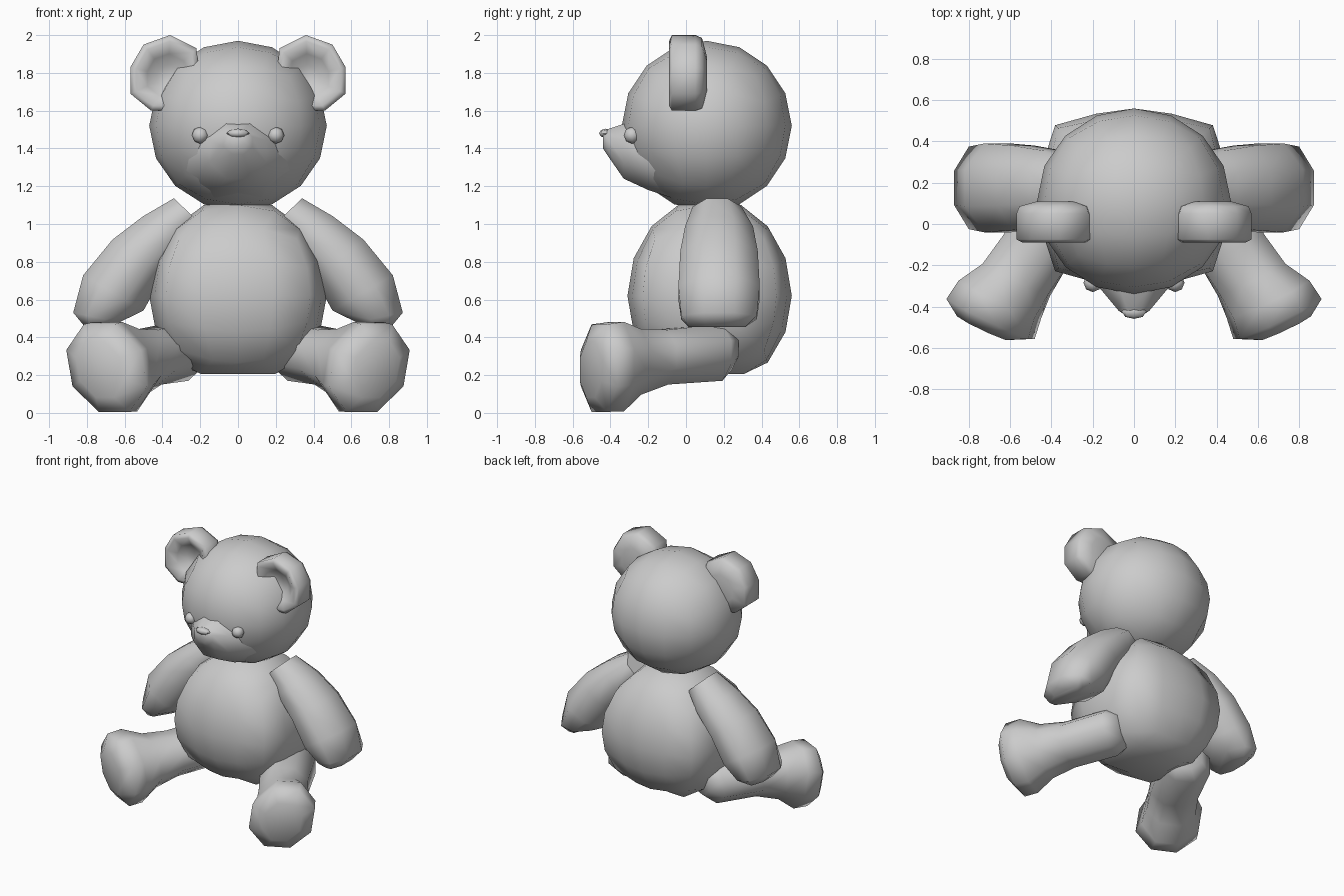
import bpy, bmesh
from math import cos, sin, tan, pi, radians, atan2
from mathutils import Vector

if "Cube" in bpy.data.objects:
    bpy.data.objects.remove(bpy.data.objects["Cube"])


def finish(name, bm, mirror=False, angle=60):
    bmesh.ops.recalc_face_normals(bm, faces=bm.faces)
    me = bpy.data.meshes.new(name)
    bm.to_mesh(me)
    bm.free()
    ob = bpy.data.objects.new(name, me)
    bpy.context.collection.objects.link(ob)
    bpy.ops.object.select_all(action='DESELECT')
    ob.select_set(True)
    bpy.context.view_layer.objects.active = ob
    bpy.ops.object.shade_smooth_by_angle(angle=radians(angle))
    if mirror:
        ob.modifiers.new("Mirror", 'MIRROR')
    return ob


def quad_ball(name, centre, size, cuts=3, mirror=False, shape=None):
    """Evenly divided cube blown up into an ellipsoid."""
    bm = bmesh.new()
    bmesh.ops.create_cube(bm, size=2)
    bmesh.ops.subdivide_edges(bm, edges=bm.edges[:], cuts=cuts, use_grid_fill=True)
    for v in bm.verts:
        d = Vector([tan(c * pi / 4) for c in v.co]).normalized()
        if shape:
            d = shape(d)
        v.co = Vector([d[i] * size[i] + centre[i] for i in range(3)])
    return finish(name, bm, mirror)


def loft(name, rings, mirror=False, angle=60):
    """Skin a list of point rings and cap both ends."""
    bm = bmesh.new()
    vs = [[bm.verts.new(p) for p in r] for r in rings]
    n = len(vs[0])
    for a, b in zip(vs, vs[1:]):
        for i in range(n):
            j = (i + 1) % n
            bm.faces.new((a[i], a[j], b[j], b[i]))
    bm.faces.new(vs[0])
    bm.faces.new(vs[-1])
    return finish(name, bm, mirror, angle)


def oct_ring(c, u, hu, v, hv):
    """Eight-sided ring with flats facing along u and v."""
    c, u, v = Vector(c), Vector(u).normalized(), Vector(v).normalized()
    k = 1 / cos(pi / 8)
    return [c + u * hu * k * cos(a) + v * hv * k * sin(a)
            for a in [(i + 0.5) * pi / 4 for i in range(8)]]


# body: egg with fuller corners in plan, a tapered top and flattened seat
def egg(d):
    s = 1 + 0.15 * sin(2 * atan2(d.y, d.x)) ** 6
    d.x *= s
    d.y *= s
    d.z = d.z * 1.04 if d.z > 0 else max(d.z, -0.83)
    return d


quad_ball("body", (0, 0.125, 0.62), (0.47, 0.435, 0.5), shape=egg)

# head, eyes, nose
quad_ball("head", (0, 0.11, 1.52), (0.47, 0.45, 0.45))
quad_ball("eye", (0.2, -0.285, 1.47), (0.045, 0.045, 0.045), cuts=1, mirror=True)
quad_ball("nose", (0, -0.425, 1.48), (0.06, 0.035, 0.025), cuts=1)

# snout
X, Y, Z = (1, 0, 0), (0, 1, 0), (0, 0, 1)
loft("snout", [oct_ring((0, y, z), X, w, Z, h) for y, z, w, h in (
    (-0.08, 1.35, 0.3, 0.21),
    (-0.2, 1.37, 0.26, 0.19),
    (-0.33, 1.385, 0.15, 0.145),
    (-0.42, 1.435, 0.075, 0.065),
    (-0.44, 1.445, 0.045, 0.045))], angle=85)

# ears: outline with a hollowed front and a domed back
outline = [(0.22, 1.93), (0.36, 2.0), (0.5, 1.95), (0.57, 1.83),
           (0.57, 1.69), (0.46, 1.6), (0.3, 1.6), (0.2, 1.75)]
rings = [[(0.37 + (x - 0.37) * s, y, 1.78 + (z - 1.78) * s) for x, z in outline]
         for s, y in ((0.5, 0.11), (0.93, 0.085), (1, 0.05), (1, -0.075),
                      (0.85, -0.09), (0.55, -0.05), (0.3, -0.01))]
loft("ear", rings, mirror=True, angle=70)

# arms: fat tubes hanging outwards
loft("arm", [oct_ring((x, 0.165 + 0.01 * (h > 0.15), z), (ux, 0, uz), w, Y, h)
             for x, z, ux, uz, w, h in (
    (0.26, 1.06, 0.72, 0.69, 0.11, 0.13),
    (0.39, 0.95, 0.78, 0.62, 0.145, 0.18),
    (0.535, 0.815, 0.78, 0.62, 0.165, 0.205),
    (0.66, 0.635, 0.86, 0.5, 0.185, 0.215),
    (0.75, 0.505, 0.96, 0.2, 0.125, 0.2),
    (0.755, 0.455, 1, 0, 0.055, 0.15))], mirror=True, angle=70)

# legs: splayed forward, swelling into upright feet
loft("leg", [oct_ring((x, y, z), (0.9, 0.44, 0), w, (t, 0, 1), h)
             for x, y, z, w, h, t in (
    (0.27, 0.22, 0.34, 0.13, 0.11, 0),
    (0.33, 0.16, 0.32, 0.18, 0.15, 0),
    (0.475, -0.125, 0.295, 0.17, 0.145, 0.05),
    (0.57, -0.27, 0.27, 0.175, 0.175, 0.1),
    (0.65, -0.365, 0.245, 0.205, 0.24, 0.17),
    (0.695, -0.46, 0.237, 0.22, 0.235, 0.17),
    (0.73, -0.505, 0.23, 0.13, 0.15, 0.17))], mirror=True, angle=80)
